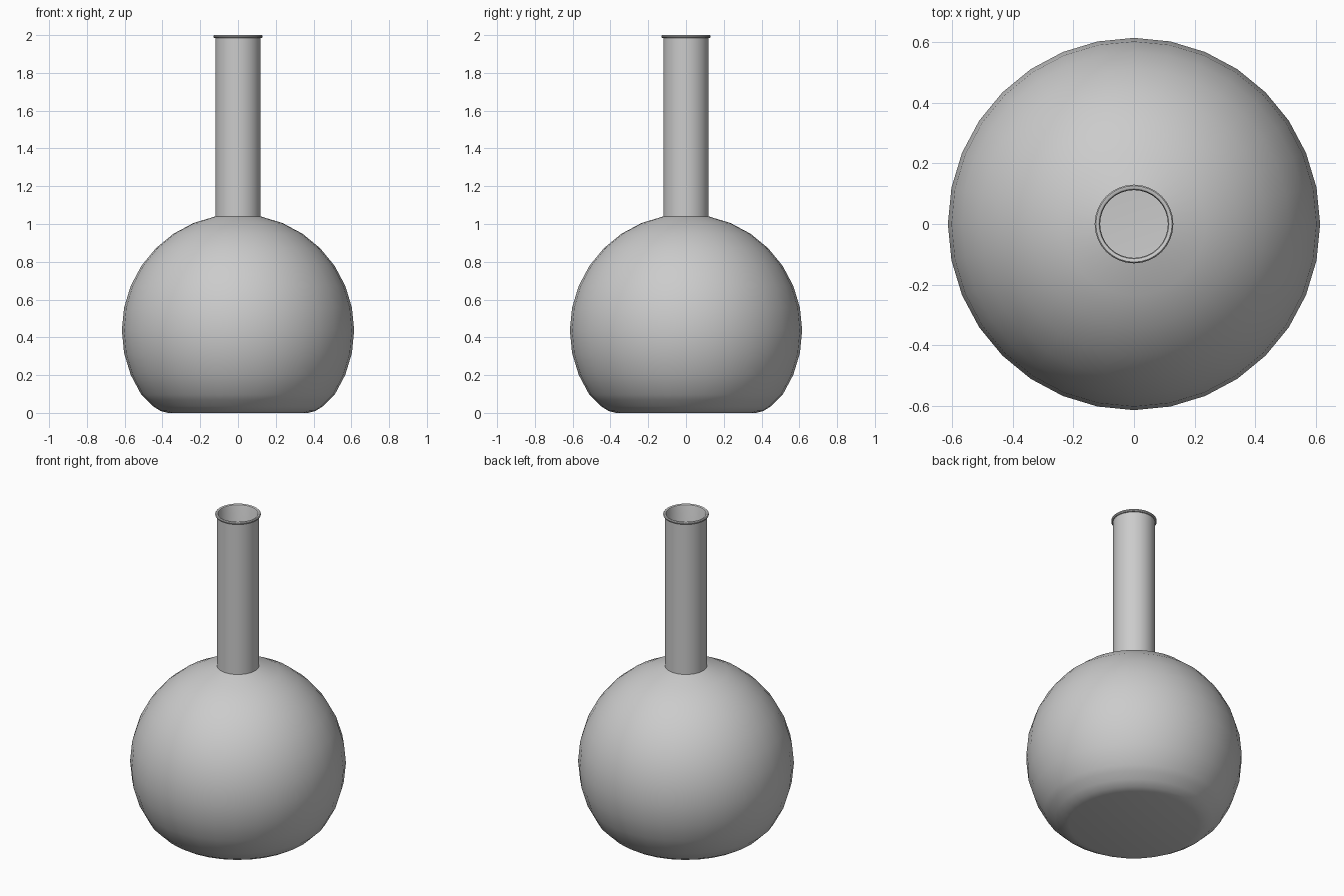
import bpy, bmesh
from math import sin, cos, pi, radians

if "Cube" in bpy.data.objects:
    bpy.data.objects.remove(bpy.data.objects["Cube"])

SEG = 32
R, CZ = 0.615, 0.437      # bulb radius and centre height
WALL = 0.008


def lathe(name, profile):
    """Revolve (radius, z) points around z; radius 0 ends become poles."""
    bm = bmesh.new()
    rings = []
    for r, z in profile:
        n = 1 if r == 0 else SEG
        rings.append([bm.verts.new((r * cos(2 * pi * i / SEG), r * sin(2 * pi * i / SEG), z))
                      for i in range(n)])
    for a, b in zip(rings, rings[1:]):
        for i in range(SEG):
            j = (i + 1) % SEG
            quad = [a[i % len(a)], a[j % len(a)], b[j % len(b)], b[i % len(b)]]
            bm.faces.new(list(dict.fromkeys(quad)))
    bmesh.ops.recalc_face_normals(bm, faces=bm.faces)
    mesh = bpy.data.meshes.new(name)
    bm.to_mesh(mesh)
    bm.free()
    obj = bpy.data.objects.new(name, mesh)
    bpy.context.collection.objects.link(obj)
    bpy.ops.object.select_all(action='DESELECT')
    bpy.context.view_layer.objects.active = obj
    obj.select_set(True)
    bpy.ops.object.shade_smooth_by_angle(angle=radians(35))
    return obj


def bulb(off):
    """Flat base, rounded foot, then sphere rings up to the neck."""
    foot = [(0, off), (0.37, off), (0.41, 0.01 + off),
            (0.45 - off * 0.7, 0.035 + off * 0.7), (0.485 - off * 0.8, 0.07 + off * 0.5)]
    r = R - off
    angles = [radians(-33.75 + 11.25 * k) for k in range(11)]
    return foot + [(r * cos(a), CZ + r * sin(a)) for a in angles]


# Hollow body: outer shell, neck, flared lip, then back down the inner wall
lip = [(0.12, 1.984), (0.126, 1.985), (0.13, 1.990), (0.13, 1.995),
       (0.126, 2.0), (0.12, 2.0), (0.115, 1.997), (0.112, 1.99)]
outer = bulb(0)
inner = bulb(WALL)[:-1] + [(0.112, 1.03)]
lathe("flask", outer + lip + inner[::-1])
